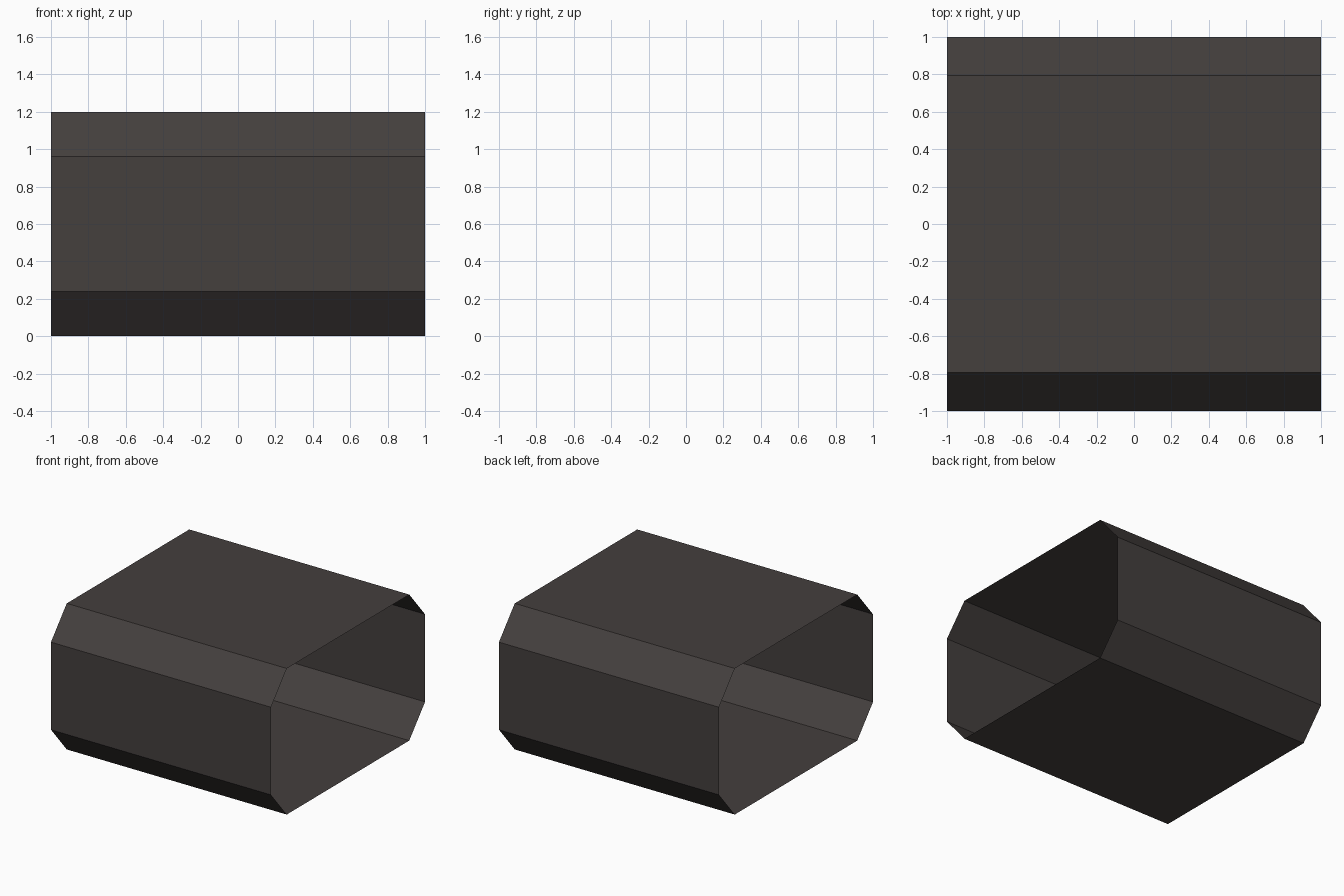
import bpy, bmesh

if "Cube" in bpy.data.objects:
    bpy.data.objects.remove(bpy.data.objects["Cube"])

# Single dark warm grey colour
mat = bpy.data.materials.new("dark warm grey")
mat.diffuse_color = (0.058, 0.050, 0.048, 1)
mat.use_nodes = True
mat.node_tree.nodes["Principled BSDF"].inputs["Base Color"].default_value = mat.diffuse_color

# Chamfered rectangular cross-section (y, z), counter-clockwise seen from +x
W, H, CY, CZ = 1.0, 1.2, 0.205, 0.24
profile = [(-W + CY, 0), (W - CY, 0), (W, CZ), (W, H - CZ),
           (W - CY, H), (-W + CY, H), (-W, H - CZ), (-W, CZ)]

# Open-ended thin tube running along x
bm = bmesh.new()
left = [bm.verts.new((-1, y, z)) for y, z in profile]
right = [bm.verts.new((1, y, z)) for y, z in profile]
n = len(profile)
for i in range(n):
    j = (i + 1) % n
    bm.faces.new((left[i], left[j], right[j], right[i]))

mesh = bpy.data.meshes.new("octagonal_sleeve")
bm.normal_update()
# Make the faces point outward
if bm.faces[:][0].normal.z > 0:
    bmesh.ops.reverse_faces(bm, faces=bm.faces[:])
bm.to_mesh(mesh)
bm.free()
mesh.materials.append(mat)
sleeve = bpy.data.objects.new("octagonal_sleeve", mesh)
bpy.context.collection.objects.link(sleeve)
